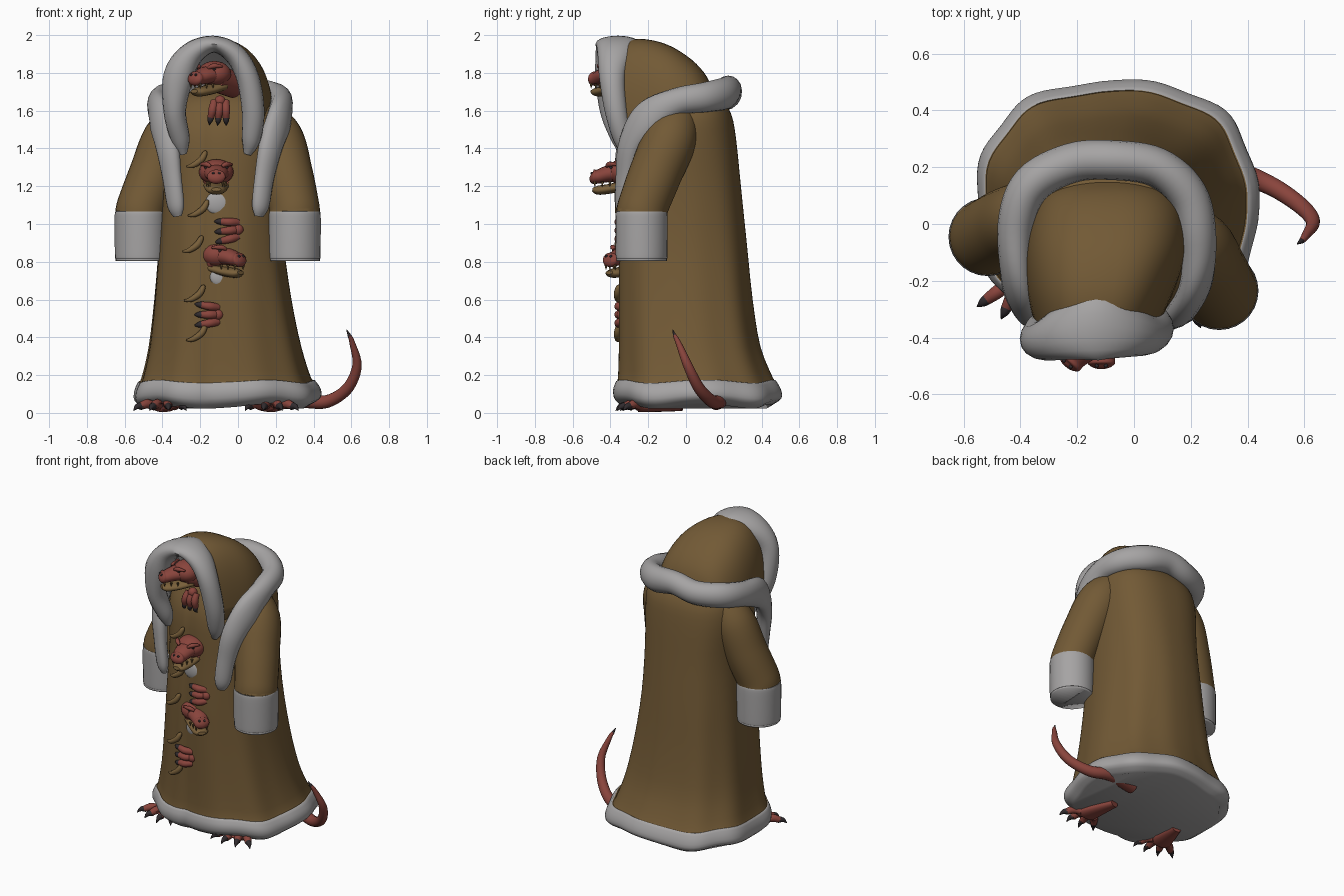
import bpy, bmesh, math
from mathutils import Vector, Matrix

if "Cube" in bpy.data.objects:
    bpy.data.objects.remove(bpy.data.objects["Cube"])
V = Vector


def material(name, rgb):
    m = bpy.data.materials.new(name)
    m.diffuse_color = (*rgb, 1)
    m.use_nodes = True
    m.node_tree.nodes["Principled BSDF"].inputs["Base Color"].default_value = m.diffuse_color
    return m


CLOTH = material("brown cloth", (0.168, 0.101, 0.036))
FUR = material("grey fur", (0.38, 0.37, 0.37))
SKIN = material("red skin", (0.25, 0.058, 0.045))
CLAW = material("dark claw", (0.03, 0.024, 0.027))
HORN = material("tan horn", (0.19, 0.115, 0.042))


def finish(name, bm, mats, mat_rule=None, matrix=None):
    bmesh.ops.recalc_face_normals(bm, faces=bm.faces)
    me = bpy.data.meshes.new(name)
    if mat_rule:
        for f in bm.faces:
            f.material_index = mat_rule(f.calc_center_median())
    if matrix:
        bm.transform(matrix)
    bm.to_mesh(me)
    bm.free()
    for m in mats:
        me.materials.append(m)
    me.shade_smooth()
    me.set_sharp_from_angle(angle=math.radians(50))
    ob = bpy.data.objects.new(name, me)
    bpy.context.collection.objects.link(ob)
    return ob


def loft(name, rings, mats, closed=True, caps=True, mat_rule=None, matrix=None):
    bm = bmesh.new()
    vs = [[bm.verts.new(p) for p in r] for r in rings]
    n = len(rings[0])
    for a, b in zip(vs, vs[1:]):
        for i in range(n if closed else n - 1):
            j = (i + 1) % n
            bm.faces.new((a[i], a[j], b[j], b[i]))
    if caps:
        bm.faces.new(vs[0])
        bm.faces.new(vs[-1])
    return finish(name, bm, mats, mat_rule, matrix)


def smooth_rows(rows, steps):
    """Catmull-Rom interpolation of rows of numbers."""
    out = []
    for i in range(len(rows) - 1):
        p = [rows[max(0, min(len(rows) - 1, i + k))] for k in (-1, 0, 1, 2)]
        for s in range(steps):
            t = s / steps
            out.append([b + .5 * t * (c - a + t * (2*a - 5*b + 4*c - d + t * (3*(b - c) + d - a)))
                        for a, b, c, d in zip(*p)])
    return out + [list(rows[-1])]


def tube(name, rows, mat, ref=lambda p: V((0, 0.3, 1)), seg=16, steps=6, caps=True, matrix=None):
    """rows: x, y, z, radius along ref, radius across."""
    rows = smooth_rows([r if len(r) == 5 else (*r, r[3]) for r in rows], steps)
    pts = [V(r[:3]) for r in rows]
    rings = []
    for i, (p, r) in enumerate(zip(pts, rows)):
        t = (pts[min(i + 1, len(pts) - 1)] - pts[max(i - 1, 0)]).normalized()
        u = ref(p)
        u = (u - t * u.dot(t)).normalized()
        w = t.cross(u)
        rings.append([p + u * r[3] * math.cos(a) + w * r[4] * math.sin(a)
                      for a in (2 * math.pi * k / seg for k in range(seg))])
    return loft(name, rings, [mat], caps=caps, matrix=matrix)


def ball(name, loc, scale, mat, matrix=Matrix()):
    bm = bmesh.new()
    bmesh.ops.create_uvsphere(bm, u_segments=20, v_segments=12, radius=1)
    return finish(name, bm, [mat], matrix=matrix @ Matrix.Translation(loc) @ Matrix.Diagonal((*scale, 1)))


def power(v, e):
    return math.copysign(abs(v) ** e, v)


# Robe body with a thick fur hem: z, x min, x max, y min, y max
robe = [(.035, -.50, .38, -.33, .45), (.07, -.55, .43, -.375, .50), (.12, -.55, .43, -.385, .495),
        (.165, -.53, .40, -.37, .47), (.18, -.515, .38, -.36, .455), (.35, -.475, .33, -.355, .39),
        (.6, -.445, .28, -.355, .35), (.9, -.42, .24, -.355, .32), (1.2, -.40, .23, -.34, .29),
        (1.45, -.41, .24, -.325, .265), (1.58, -.39, .23, -.28, .24), (1.66, -.33, .17, -.22, .19),
        (1.7, -.25, .10, -.15, .13)]
rings = []
for z, x0, x1, y0, y1 in smooth_rows(robe, 3):
    ring = []
    for k in range(96):
        a = 2 * math.pi * k / 96
        fold = 1 + .018 * math.sin(9 * a + 1) * max(0, 1 - z / 1.5)
        fold -= .035 * math.exp(-((a - 1.5 * math.pi + .12) / .07) ** 2)   # front seam
        lift = .014 * math.sin(5 * a + 1) * max(0, 1 - z / .4)             # wavy hem
        ring.append(V(((x0 + x1) / 2 + (x1 - x0) / 2 * power(math.cos(a), .8) * fold,
                       (y0 + y1) / 2 + (y1 - y0) / 2 * power(math.sin(a), .8) * fold, z + lift)))
    rings.append(ring)
row_count = [0]


def hem_rule(c):
    row_count[0] += 1
    return int(row_count[0] <= 96 * 10 or c.z < .06)


loft("robe", rings, [CLOTH, FUR], mat_rule=hem_rule)

# Hood shell with fur lining: y, centre x, half width, top z
hood_rows = [(-.40, -.135, .20, 1.95), (-.25, -.12, .255, 1.98), (-.1, -.10, .285, 1.95),
             (.03, -.09, .27, 1.87), (.11, -.09, .22, 1.78), (.15, -.09, .13, 1.68)]
rings = [[V((cx + w * power(math.cos(a), .75), y, 1.5 + (zt - 1.5) * abs(math.sin(a)) ** .78))
          for a in (math.pi * k / 32 for k in range(33))]
         for y, cx, w, zt in smooth_rows(hood_rows, 4)]
hood = loft("hood", rings, [CLOTH, FUR], closed=False, caps=False)
solid = hood.modifiers.new("lining", 'SOLIDIFY')
solid.thickness, solid.offset, solid.material_offset = .02, -1, 1

# Fur trim around the face opening
tube("hood_trim", [(-.29, -.33, 1.37, .02, .02), (-.305, -.345, 1.45, .05, .05), (-.335, -.39, 1.6, .065, .06),
                   (-.315, -.41, 1.78, .07, .08), (-.245, -.385, 1.90, .095, .065), (-.13, -.36, 1.952, .12, .045),
                   (-.02, -.375, 1.90, .095, .055), (.05, -.39, 1.78, .07, .06), (.08, -.37, 1.6, .06, .06),
                   (.07, -.335, 1.45, .05, .05), (.05, -.32, 1.37, .02, .02)],
     FUR, ref=lambda p: V((0, 1, 0)))

# Fur collar around the shoulders, running into two lapels
tube("collar", [(-.32, -.335, 1.04, .015, .025), (-.33, -.335, 1.1, .035, .05), (-.35, -.33, 1.25, .04, .058),
                (-.375, -.30, 1.42, .05, .075), (-.41, -.2, 1.57, .055, .095), (-.415, 0, 1.64, .065, .08),
                (-.36, .14, 1.67, .07, .08), (-.22, .215, 1.68, .07, .075), (-.08, .225, 1.71, .07, .075),
                (.08, .2, 1.69, .07, .085), (.19, .1, 1.67, .07, .08), (.225, -.05, 1.645, .065, .075),
                (.22, -.2, 1.56, .055, .095), (.175, -.295, 1.42, .05, .075), (.14, -.325, 1.25, .04, .058),
                (.12, -.335, 1.1, .035, .05), (.11, -.335, 1.04, .015, .025)],
     FUR, ref=lambda p: V((p.x + .09, p.y + .02, 0)))

# Sleeves and open fur cuffs
sleeves = {"left": [(-.30, .04, 1.60, .08), (-.37, .02, 1.46, .13), (-.44, -.005, 1.27, .135),
                    (-.505, -.04, 1.1, .134), (-.515, -.045, 1.055, .135)],
           "right": [(.11, -.03, 1.60, .09), (.20, -.08, 1.46, .14), (.255, -.16, 1.27, .14),
                     (.295, -.225, 1.1, .134), (.30, -.235, 1.055, .135)]}
for side, path in sleeves.items():
    tube(side + "_sleeve", path, CLOTH, ref=lambda p: V((0, 1, 0)), seg=28)
    x, y = path[-1][:2]
    cuff = tube(side + "_cuff", [(x, y, 1.065, .132), (x, y, 1.04, .138), (x, y, .84, .137), (x, y, .82, .134)],
                FUR, ref=lambda p: V((0, 1, 0)), seg=28, caps=False)
    cuff.modifiers.new("thickness", 'SOLIDIFY').thickness = .015
    tube(side + "_cuff_lining", [(x, y, 1.03, .12), (x, y, 1.02, .12)], FUR, ref=lambda p: V((0, 1, 0)), seg=28)


# Creature heads: built facing -y, then turned
def head(name, loc, yaw, pitch=0):
    m = Matrix.Translation(loc) @ Matrix.Rotation(math.radians(yaw), 4, 'Z') @ Matrix.Rotation(math.radians(pitch), 4, 'X')
    ball(name + "_skull", (0, 0, .02), (.092, .085, .068), SKIN, m)
    tube(name + "_neck", [(0, .16, -.04, .07), (0, .0, 0, .075)], SKIN, matrix=m)
    tube(name + "_snout", [(0, .02, .02, .05, .08), (0, -.07, .012, .045, .064), (0, -.13, -.004, .037, .049),
                           (0, -.158, -.004, .037, .047), (0, -.172, 0, .012, .02)], SKIN, matrix=m)
    tube(name + "_jaw", [(0, .03, -.045, .03, .07), (0, -.06, -.067, .026, .06), (0, -.13, -.076, .024, .046),
                         (0, -.16, -.072, .01, .025)], HORN, matrix=m)
    for s in (-1, 1):
        ball(name + "_eye", (s * .055, -.062, .045), (.009, .009, .007), CLAW, m)
        tube(name + "_brow", [(s * .03, -.085, .05, .008), (s * .055, -.07, .062, .014), (s * .085, -.03, .06, .006)],
             SKIN, seg=8, steps=3, matrix=m)
        ball(name + "_nostril", (s * .016, -.163, .014), (.007, .008, .007), CLAW, m)
        for k in range(3):
            x, y = s * (.033 + .009 * k), -.148 + .04 * k
            tube(name + "_tooth", [(x, y, -.03, .009), (x, y, -.058, .001)], HORN,
                 ref=lambda p: V((0, 1, 0)), seg=6, steps=1, matrix=m)


head("upper_head", (-.125, -.37, 1.775), -42)
head("middle_head", (-.115, -.335, 1.255), 0)
head("lower_head", (-.105, -.30, .815), 48)

# Lining showing below the heads
ball("middle_lining", (-.11, -.33, 1.11), (.065, .02, .06), FUR)
ball("lower_lining", (-.10, -.335, .72), (.05, .02, .05), FUR)


# Fingers and toes: arched digit ending in a dark claw
def digit(name, base, direction, out, length, r):
    d, o, b = V(direction).normalized() * length, V(out), V(base)
    pts = [b, b + d * .35 + o, b + d * .68 + o * .6]
    tube(name, [(*p, q) for p, q in zip(pts, (r, r * 1.15, r * .9))], SKIN, ref=lambda p: o, seg=10, steps=4)
    tip = [pts[2] - d * .08, pts[2] + d * .14 + o * .1, b + d - o * .3]
    tube(name + "_claw", [(*p, q) for p, q in zip(tip, (r * .95, r * .7, .001))], CLAW, ref=lambda p: o, seg=8, steps=3)


def hand(name, loc, direction, spread):
    ball(name + "_palm", loc, (.03, .03, .03), SKIN)
    for k in (-1, 0, 1):
        digit(name + "_finger", V(loc) + V(spread) * k, V(direction) + V(spread) * k * 4, (0, -.022, 0), .13, .02)


hand("upper_hand", (-.095, -.35, 1.65), (-.1, 0, -1), (.03, 0, 0))
hand("middle_hand", (.0, -.335, .97), (-1, 0, -.1), (0, 0, .038))
hand("lower_hand", (-.105, -.335, .52), (-1, 0, .0), (0, 0, .038))

# Feet
for name, heel, ball_pos, yaw in (("left_foot", (-.36, -.02), (-.39, -.21), -12),
                                  ("right_foot", (.13, -.03), (.17, -.235), 6)):
    tube(name, [(*heel, .03, .02, .03), (*ball_pos, .036, .032, .07), (ball_pos[0], ball_pos[1] - .03, .03, .018, .05)], SKIN)
    for k, ang in enumerate((-42, -14, 14, 40)):
        a = math.radians(yaw + ang)
        digit(name + "_toe", (ball_pos[0] + (k - 1.5) * .034, ball_pos[1], .034), (math.sin(a), -math.cos(a), -.12),
              (0, 0, .02), .14, .022)

# Tail with a dark tip
tube("tail", [(.15, .16, .06, .045), (.34, .18, .065, .04), (.47, .14, .06, .034), (.58, .07, .13, .03),
              (.63, .01, .25, .025), (.605, -.04, .37, .015), (.59, -.06, .41, .01)], SKIN)
tube("tail_tip", [(.592, -.058, .405, .011), (.575, -.07, .44, .002)], CLAW, seg=8)

# Horn toggles down the front and one on the left side
for x, y, z in ((-.22, -.335, 1.34), (-.21, -.345, 1.08), (-.24, -.347, .89), (-.23, -.35, .63), (-.22, -.35, .42),
                (-.40, -.10, .93)):
    tube("toggle", [(x - .055, y, z - .035, .004), (x - .02, y - .012, z - .03, .014), (x + .025, y - .014, z + .0, .018),
                    (x + .045, y - .008, z + .035, .014), (x + .05, y, z + .045, .004)], HORN, seg=10, steps=4)
